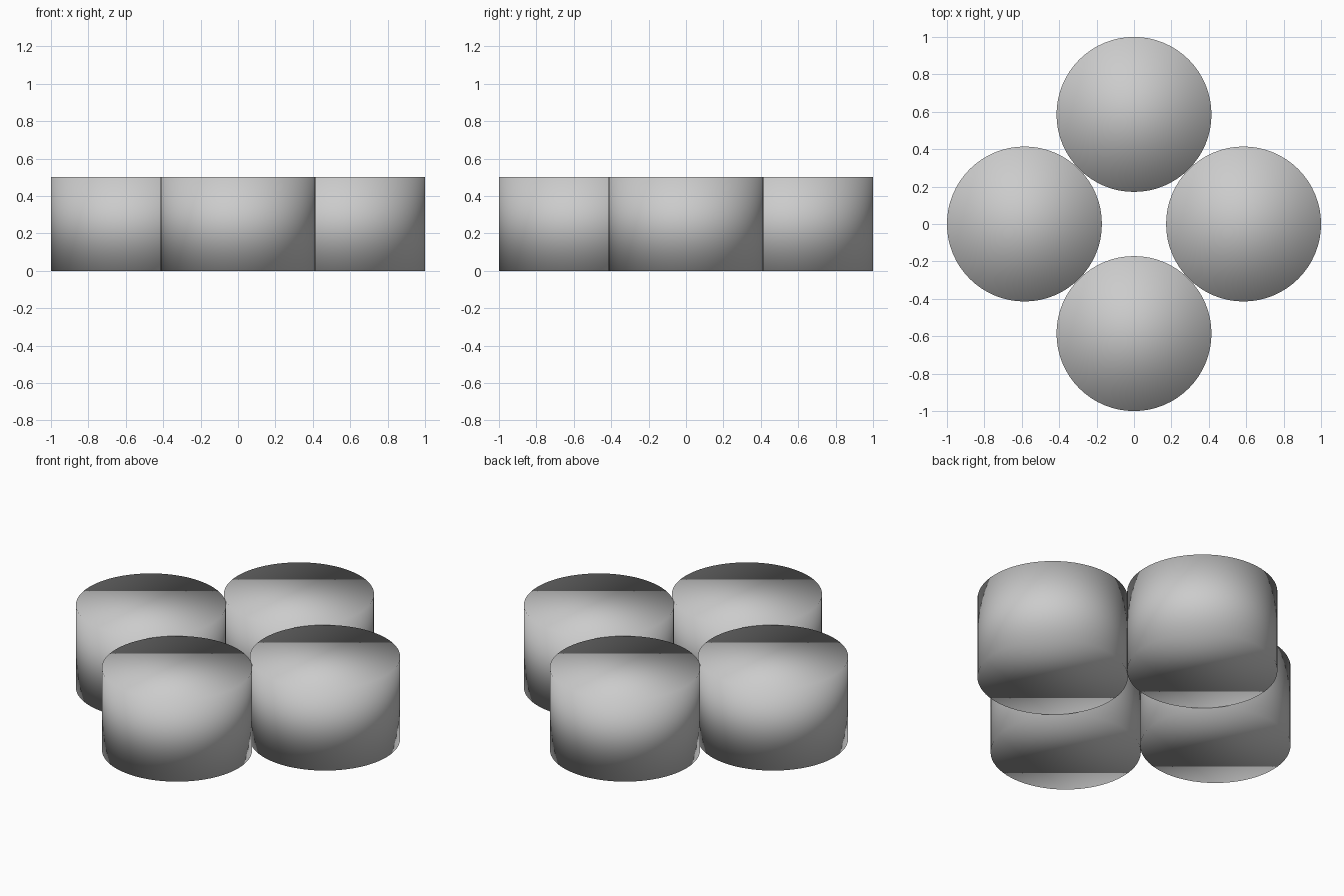
import bpy
from math import cos, sin, pi, sqrt

if "Cube" in bpy.data.objects:
    bpy.data.objects.remove(bpy.data.objects["Cube"])

RADIUS = sqrt(2) - 1      # four equal discs, each touching its neighbours
OFFSET = 1 - RADIUS
HEIGHT = 0.5
NAMES = ["right_cylinder", "back_cylinder", "left_cylinder", "front_cylinder"]

# Ring of four touching cylinders with soft shading running over the rims
for i, name in enumerate(NAMES):
    a = i * pi / 2
    bpy.ops.mesh.primitive_cylinder_add(
        vertices=64, radius=RADIUS, depth=HEIGHT, end_fill_type='NGON',
        location=(OFFSET * cos(a), OFFSET * sin(a), HEIGHT / 2))
    bpy.context.object.name = name
    bpy.ops.object.shade_smooth()
